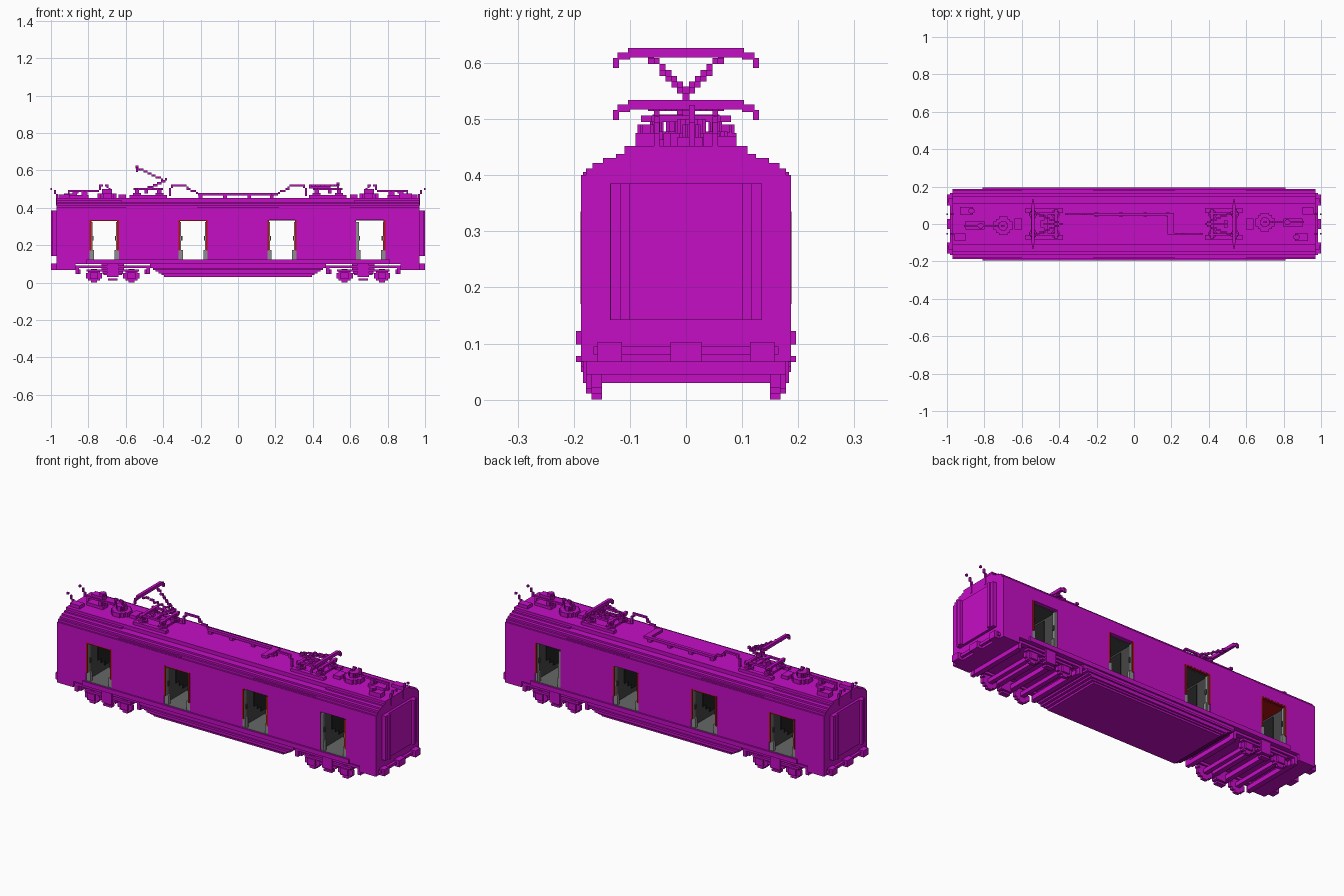
import bpy, bmesh
from mathutils import Matrix, Vector

cube = bpy.data.objects.get("Cube")
if cube:
    bpy.data.objects.remove(cube)


def material(name, rgb):
    m = bpy.data.materials.new(name)
    m.use_nodes = True
    m.diffuse_color = (*rgb, 1)
    m.node_tree.nodes["Principled BSDF"].inputs["Base Color"].default_value = (*rgb, 1)
    return m


MAGENTA = material("magenta paint", (0.56, 0.004, 0.56))
GREY = material("door grey", (0.27, 0.27, 0.27))
FLOOR = material("floor grey", (0.13, 0.14, 0.14))
DARK = material("dark grey lining", (0.06, 0.06, 0.06))
BLACK = material("black panel", (0.015, 0.015, 0.015))
RED = material("door red", (0.42, 0.008, 0.005))
V = 0.0104  # block size


def part(name, boxes, mat):
    """One object from boxes given as (x0, x1, y0, y1, z0, z1)."""
    bm = bmesh.new()
    for x0, x1, y0, y1, z0, z1 in boxes:
        size = Vector((abs(x1 - x0), abs(y1 - y0), abs(z1 - z0)))
        mid = Vector((x0 + x1, y0 + y1, z0 + z1)) / 2
        bmesh.ops.create_cube(bm, size=1, matrix=Matrix.Translation(mid) @ Matrix.Diagonal((*size, 1)))
    me = bpy.data.meshes.new(name)
    bm.to_mesh(me)
    bm.free()
    me.materials.append(mat)
    ob = bpy.data.objects.new(name, me)
    bpy.context.collection.objects.link(ob)
    return ob


def flip_x(b):
    return b + [(-x1, -x0, *r) for x0, x1, *r in b]


def flip_y(b):
    return b + [(x0, x1, -y1, -y0, z0, z1) for x0, x1, y0, y1, z0, z1 in b]


def turn(b):
    """Add a copy turned half way round the upright axis."""
    return b + [(-x1, -x0, -y1, -y0, z0, z1) for x0, x1, y0, y1, z0, z1 in b]


def stepped(points, w=V):
    """Stair-stepped bar through the points."""
    out = []
    for a, b in zip(points, points[1:]):
        a, b = Vector(a), Vector(b)
        n = max(1, round(max(abs(c) for c in b - a) / V))
        for i in range(n + 1):
            p = a.lerp(b, i / n)
            x, y, z = (round(c / V) * V for c in p)
            out.append((x - w / 2, x + w / 2, y - w / 2, y + w / 2, z - w / 2, z + w / 2))
    return list(dict.fromkeys(out))


def disc(x, y, z0, z1, r):
    """Blocky round plate lying flat."""
    return [(x - a, x + a, y - b, y + b, z0, z1) for a, b in ((r, r * .45), (r * .75, r * .75), (r * .45, r))]


# ---- body shell ----
DOORS = (-0.715, -0.24, 0.235, 0.71)
HALF, Z0, Z1 = 0.078, 0.12, 0.335
L, W = 0.97, 0.187

edges = [-L] + [c + s * HALF for c in DOORS for s in (-1, 1)] + [L]
part("side_walls", flip_y([(edges[i], edges[i + 1], W - .02, W, Z0, Z1)
                           for i in range(0, len(edges), 2)]), MAGENTA)
part("end_walls", flip_x([(L - .02, L, -W, W, .07, Z1)]), MAGENTA)
part("underframe", [(-L, L, -W, W, .10, Z0)] + flip_x([(.87, L, -W, W, .068, .10)]), MAGENTA)
part("roof", [(-L, L, -h, h, a, b) for a, b, h in (
    (Z1, .40, W), (.40, .412, .178), (.412, .422, .167), (.422, .431, .148), (.431, .452, .11))], MAGENTA)
part("roof_gutters", flip_x(flip_y([(.22, .60, .178, .184, .40, .406), (.62, L, .10, .125, .431, .438)])), MAGENTA)
part("running_boards", flip_y([(-.81, .81, W, .196, .098, .122)]), MAGENTA)

# ---- belly tray stepped at both ends ----
part("belly", [(-x, x, -y, y, a, b) for x, y, a, b in (
    (.47, W, .078, .10), (.455, .196, .067, .078), (.44, W, .058, .067), (.425, W, .049, .058),
    (.41, .177, .04, .049), (.395, .17, .03, .04))], MAGENTA)

# ---- vestibules ----
floors, linings, panels, jambs, reds, handles = [], [], [], [], [], []
for i, c in enumerate(DOORS):
    yi = W - .02
    floors.append((c - HALF, c + HALF, -W, W, Z0, Z0 + .004))
    for s in (-1, 1):
        def side(a, b, *r):
            xs = sorted((c + s * a, c + s * b))
            return (*xs, *r)
        linings.append(side(HALF, HALF + .01, -yi, yi, Z0, Z1))
        for k in range(3):  # stepped dark panel
            panels.append(side(HALF - .004, HALF, -.09 + .03 * k, .09 - .03 * k, .20 - .025 * k, .32))
        jambs += flip_y([side(.064, HALF, W - .022, W - .004, Z0, Z1 - .01),
                         side(.055, HALF, W - .022, W - .006, Z0, .175)])
        handles += flip_y([side(.058, .064, W - .018, W - .008, .225, .25)])
        if i < 3 or s > 0:
            reds += flip_y([side(.069, HALF, W - .01, W + .001, .17, Z1)])
    if i in (0, 1):
        reds += flip_y([(c - HALF, c + HALF, W - .012, W - .001, Z1 - .006, Z1)])
part("vestibule_floors", floors, FLOOR)
part("vestibule_linings", linings, DARK)
part("vestibule_ceilings", [(c - HALF, c + HALF, -.165, .165, Z1 - .004, Z1) for c in DOORS[1:]], DARK)
part("red_ceiling", [(DOORS[0] - HALF, DOORS[0] + HALF, -.165, .165, Z1 - .004, Z1)], RED)
part("vestibule_panels", panels, BLACK)
part("door_jambs", jambs, GREY)
part("door_handles", handles, DARK)
part("door_edges", reds, RED)

# ---- end gangways, buffers and couplers ----
part("gangways", flip_x([(L, .984, -.135, .135, .142, .385)]
                        + flip_y([(L, .992, .118, .135, .142, .385), (L, 1, .10, .118, .142, .385)])), MAGENTA)
part("buffers", flip_x([(L, .985, -.165, .165, .08, .095), (L, 1, -.028, .028, .067, .103)]
                       + flip_y([(L, 1, .114, .158, .067, .103)])), MAGENTA)

# ---- bogies ----
bogie = []
BX = .67
for dx in (-.10, .10):
    x = BX + dx
    for w, a, b in ((.044, .022, .05), (.032, .011, .062), (.016, 0, .072)):
        bogie += flip_y([(x - w, x + w, .15, .168, a, b)])
    bogie += flip_y([(x - .022, x + .022, .168, .178, .02, .055)])
    bogie.append((x - .012, x + .012, -.15, .15, .03, .052))
bogie += flip_y([(BX - .20, BX + .20, .15, .178, .078, .092),
                 (BX - .20, BX - .18, .15, .178, .045, .08),
                 (BX + .18, BX + .20, .15, .178, .045, .08),
                 (BX - .14, BX + .14, .15, .178, .058, .07),
                 (BX - .03, BX + .03, .15, .184, .03, .10),
                 (BX - .05, BX + .05, .155, .178, .04, .052),
                 (BX - .025, BX + .025, .15, .178, .011, .022)])
bogie += [(BX + d - .014, BX + d + .014, -.16, .16, .045, .07) for d in (-.185, -.04, .04, .185)]
bogie.append((BX - .06, BX + .06, -.10, .10, .07, .10))
part("bogies", flip_x(bogie), MAGENTA)

# ---- roof equipment ----
gear = disc(.70, .01, .452, .475, .05) + disc(.70, .01, .475, .50, .026)
gear += [(.38, .58, -.085, -.06, .452, .468), (.38, .58, .06, .085, .452, .468),
         (.42, .54, -.06, .06, .452, .463),
         (.86, .93, -.09, -.05, .452, .475), (.80, .90, -.015, .03, .452, .468),
         (.90, .96, .05, .09, .452, .47), (.60, .64, -.03, .03, .452, .47)]
for x in (.42, .54):
    for y in (-.052, .052):
        gear += disc(x, y, .463, .478, .022) + disc(x, y, .478, .497, .012)
gear += disc(.87, -.07, .475, .49, .016) + disc(.82, .01, .468, .49, .016)
part("roof_equipment", turn(gear), MAGENTA)

frame = [(.40, .56, -.062, -.05, .495, .506), (.40, .56, .05, .062, .495, .506),
         (.41, .425, -.08, .08, .495, .506), (.535, .55, -.08, .08, .495, .506)]
part("collector_frames", turn(frame), MAGENTA)

# ---- overhead cables ----
hoop = stepped([(.215, -.05, .48), (.27, -.05, .50), (.28, -.05, .52), (.355, -.05, .52), (.365, -.05, .47)])
hoop += stepped([(.69, .01, .50), (.70, .01, .52), (.735, .01, .52), (.745, .01, .488),
                 (.90, .01, .488), (.905, .01, .46)])
part("cable_hoops", turn(hoop), MAGENTA)
part("roof_cable", [(-.215, .19, .042, .06, .465, .478), (.18, .215, -.056, .06, .465, .478)]
     + [(x - .01, x + .01, .04, .062, .452, .466) for x in (-.2, -.07, .06, .18)], MAGENTA)

# ---- curved horns at the ends ----
part("end_horns", flip_x(flip_y(stepped([(.965, .052, .42), (.965, .052, .47),
                                         (.98, .052, .49), (.995, .052, .502)]))), MAGENTA)


# ---- current collectors ----
def head(x, z):
    """Contact strip with drooping tips."""
    b = [(x - .008, x + .008, -.103, .103, z - .017, z)]
    return b + flip_y([(x - .006, x + .006, .10, .122, z - .021, z - .008),
                       (x - .006, x + .006, .119, .13, z - .036, z - .018)])


part("raised_collector", head(-.54, .627)
     + stepped([(-.49, 0, .50), (-.39, 0, .548)], .013)
     + flip_y(stepped([(-.39, .004, .548), (-.54, .062, .612)]))
     + [(-.48, -.46, -.06, .06, .497, .508), (-.50, -.48, -.02, .02, .475, .505)], MAGENTA)
part("lowered_collector", head(.535, .534)
     + stepped([(.49, 0, .505), (.39, 0, .513)], .013)
     + flip_y(stepped([(.39, .004, .515), (.535, .062, .522)]))
     + [(.48, .50, -.02, .02, .475, .505)], MAGENTA)
